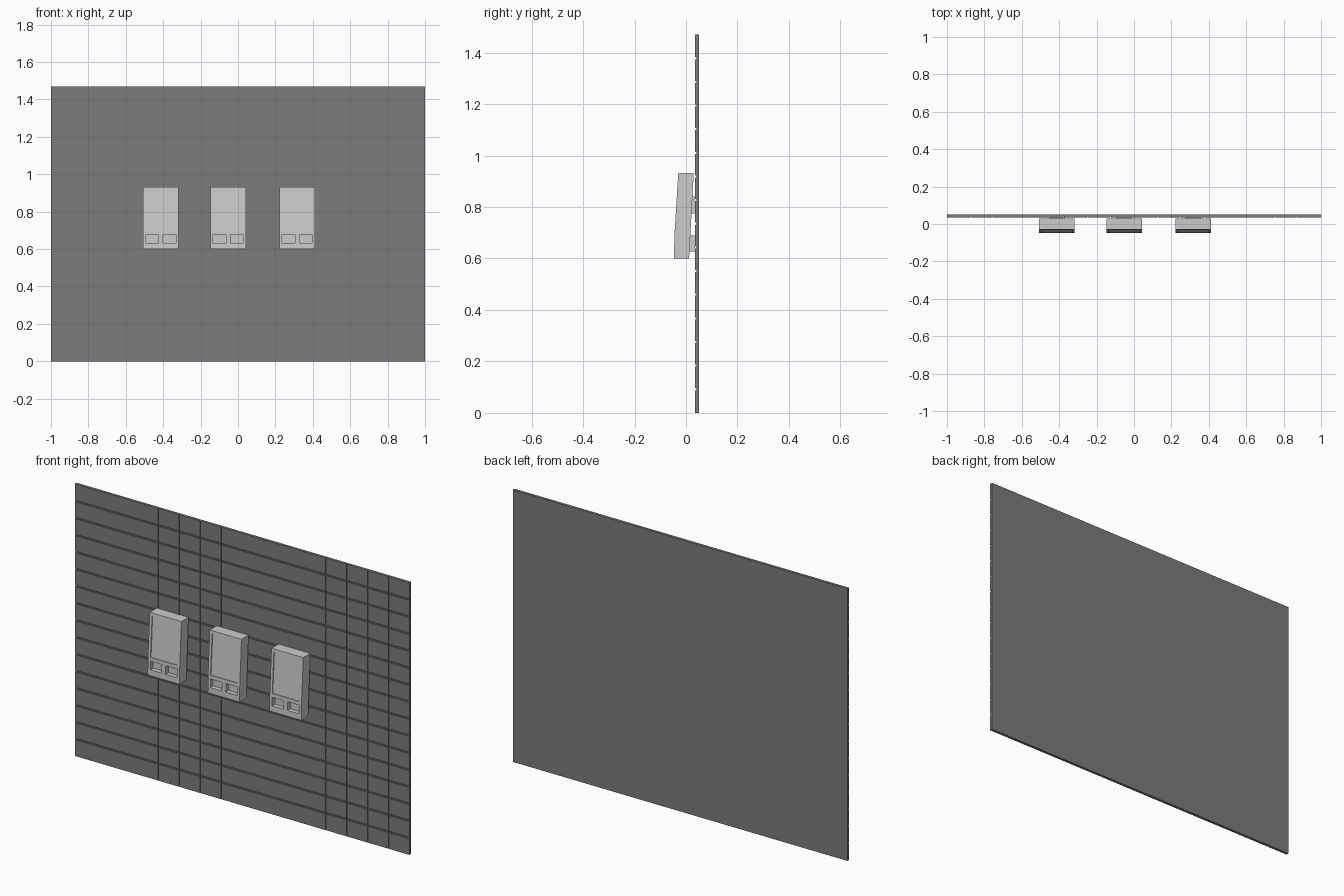
import bpy, bmesh

if "Cube" in bpy.data.objects:
    bpy.data.objects.remove(bpy.data.objects["Cube"])

ROWS, COLS = 16, 16
WALL_H, FRONT, BACK = 1.47, 0.035, 0.05
PITCH = WALL_H / ROWS


def prism(name, pts, x0, x1):
    """Extrude a (y, z) side profile from x0 to x1."""
    bm = bmesh.new()
    face = bm.faces.new([bm.verts.new((x0, y, z)) for y, z in pts])
    ext = bmesh.ops.extrude_face_region(bm, geom=[face])
    verts = [g for g in ext["geom"] if isinstance(g, bmesh.types.BMVert)]
    bmesh.ops.translate(bm, verts=verts, vec=(x1 - x0, 0, 0))
    bmesh.ops.recalc_face_normals(bm, faces=bm.faces)
    me = bpy.data.meshes.new(name)
    bm.to_mesh(me)
    bm.free()
    ob = bpy.data.objects.new(name, me)
    bpy.context.collection.objects.link(ob)
    return ob


def rect(y0, y1, z0, z1):
    return [(y0, z0), (y1, z0), (y1, z1), (y0, z1)]


def cut(target, cutter):
    mod = target.modifiers.new("cut", "BOOLEAN")
    mod.operation = "DIFFERENCE"
    mod.solver = "EXACT"
    mod.object = cutter
    cutter.hide_render = True
    bpy.context.view_layer.objects.active = target
    bpy.ops.object.modifier_apply(modifier=mod.name)
    bpy.data.objects.remove(cutter)


# Slatted wall: one grooved panel profile, repeated sideways with hairline seams
profile = [(BACK, 0), (FRONT, 0)]
for i in range(1, ROWS):
    z = i * PITCH
    profile += [(FRONT, z - 0.004), (FRONT + 0.006, z - 0.004),
                (FRONT + 0.006, z + 0.004), (FRONT, z + 0.004)]
profile += [(FRONT, WALL_H), (BACK, WALL_H)]
panel = prism("wall_panels", profile, -1, -0.8765)
arr = panel.modifiers.new("repeat", "ARRAY")
arr.count = COLS
arr.use_relative_offset = False
arr.use_constant_offset = True
arr.constant_offset_displace = ((2 - 0.1235) / (COLS - 1), 0, 0)
backing = prism("wall_backing", rect(FRONT + 0.007, BACK, 0, WALL_H), -0.999, 0.999)

wall_mat = bpy.data.materials.new("dark_grey")
wall_mat.diffuse_color = (0.2, 0.2, 0.2, 1)
wall_mat.use_nodes = True
wall_mat.node_tree.nodes["Principled BSDF"].inputs["Base Color"].default_value = wall_mat.diffuse_color
for ob in (panel, backing):
    ob.data.materials.append(wall_mat)

# Wall units
W = 0.095
TOP, KINK, BOTTOM = (-0.03, 0.933), (-0.045, 0.69), (-0.047, 0.60)


def front_y(z):
    t = (z - KINK[1]) / (TOP[1] - KINK[1])
    return KINK[0] + t * (TOP[0] - KINK[0])


def screen_slab(z0, z1, near, far):
    """Slab parallel to the sloping front face."""
    return [(front_y(z0) + near, z0), (front_y(z0) + far, z0),
            (front_y(z1) + far, z1), (front_y(z1) + near, z1)]


def make_unit(n, cx):
    body = prism(f"unit_body_{n}", [BOTTOM, (0.012, 0.60), (0.03, 0.933), TOP, KINK],
                 cx - W, cx + W)
    # screen recess and two open pockets below it
    cut(body, prism("screen_cutter", screen_slab(0.697, 0.918, -0.02, 0.008),
                    cx - 0.08, cx + 0.08))
    for s in (-1, 1):
        a, b = sorted((cx + s * 0.012, cx + s * 0.08))
        cut(body, prism("pocket_cutter", rect(-0.08, -0.022, 0.632, 0.678), a, b))
    prism(f"screen_{n}", screen_slab(0.697, 0.918, 0.005, 0.010), cx - 0.08, cx + 0.08)
    # wall brackets
    for part, z0, z1 in (("lower", 0.627, 0.69), ("upper", 0.775, 0.84)):
        prism(f"{part}_bracket_{n}", rect(0.008, FRONT, z0, z1), cx - 0.04, cx + 0.04)


for n, cx in enumerate((-0.412, -0.053, 0.316), 1):
    make_unit(n, cx)
